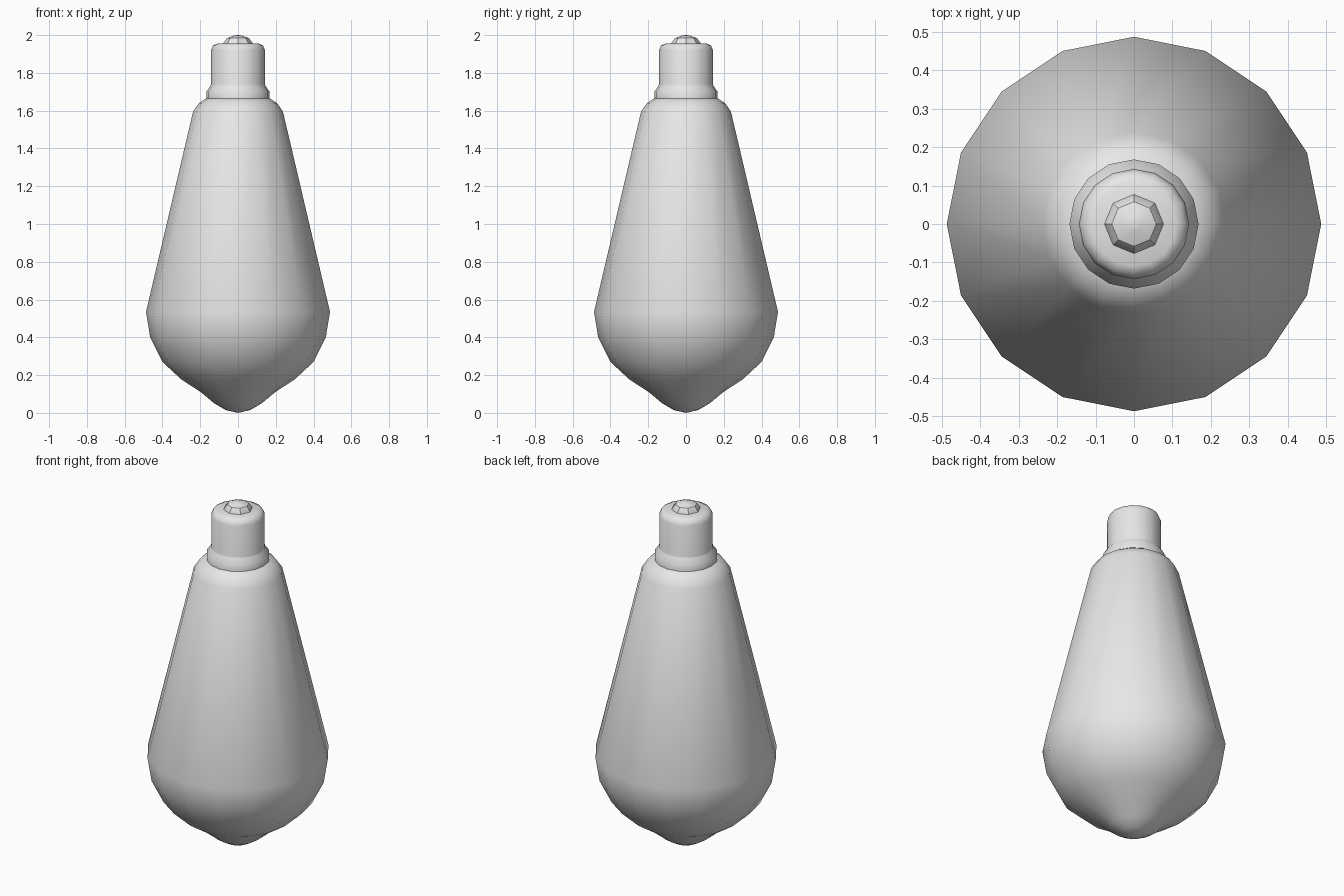
import bpy, bmesh, math

old = bpy.data.objects.get("Cube")
if old:
    bpy.data.objects.remove(old, do_unlink=True)

grey = bpy.data.materials.new("light_grey")
grey.use_nodes = True
grey.diffuse_color = (0.8, 0.8, 0.8, 1)
grey.node_tree.nodes["Principled BSDF"].inputs["Base Color"].default_value = (0.8, 0.8, 0.8, 1)


def lathe(name, profile, sides, sharp_angle):
    """Turn an (r, z) profile, listed bottom to top, around the z axis."""
    bm = bmesh.new()
    rings = []
    for r, z in profile:
        if r == 0:
            rings.append([bm.verts.new((0, 0, z))] * sides)
        else:
            rings.append([bm.verts.new((r * math.cos(math.tau * i / sides),
                                        r * math.sin(math.tau * i / sides), z))
                          for i in range(sides)])
    for low, high in zip(rings, rings[1:]):
        for i in range(sides):
            j = (i + 1) % sides
            corners = dict.fromkeys((low[i], low[j], high[j], high[i]))
            bm.faces.new(list(corners))
    # Close open ends
    if profile[0][0] > 0:
        bm.faces.new(rings[0][::-1])
    if profile[-1][0] > 0:
        bm.faces.new(rings[-1])
    bmesh.ops.recalc_face_normals(bm, faces=bm.faces)
    mesh = bpy.data.meshes.new(name)
    bm.to_mesh(mesh)
    bm.free()
    mesh.materials.append(grey)
    obj = bpy.data.objects.new(name, mesh)
    bpy.context.collection.objects.link(obj)
    bpy.ops.object.select_all(action='DESELECT')
    obj.select_set(True)
    bpy.context.view_layer.objects.active = obj
    bpy.ops.object.shade_smooth_by_angle(angle=math.radians(sharp_angle))
    return obj


# Teardrop glass with a rounded nipple at the bottom
lathe("glass_bulb", [
    (0, 0), (0.065, 0.015), (0.125, 0.05), (0.2, 0.112), (0.3, 0.177),
    (0.4, 0.27), (0.465, 0.4), (0.487, 0.535), (0.238, 1.595),
    (0.207, 1.64), (0.165, 1.667), (0.13, 1.672)], 16, 70)

# Collar and screw base
lathe("screw_base", [
    (0.168, 1.66), (0.168, 1.7), (0.146, 1.73), (0.143, 1.74),
    (0.143, 1.92), (0.132, 1.945), (0.11, 1.955), (0, 1.957)], 16, 70)

# Electrical contact on top
lathe("contact_tip", [
    (0.078, 1.95), (0.076, 1.96), (0.058, 1.984), (0.02, 1.998), (0, 2)], 8, 30)
